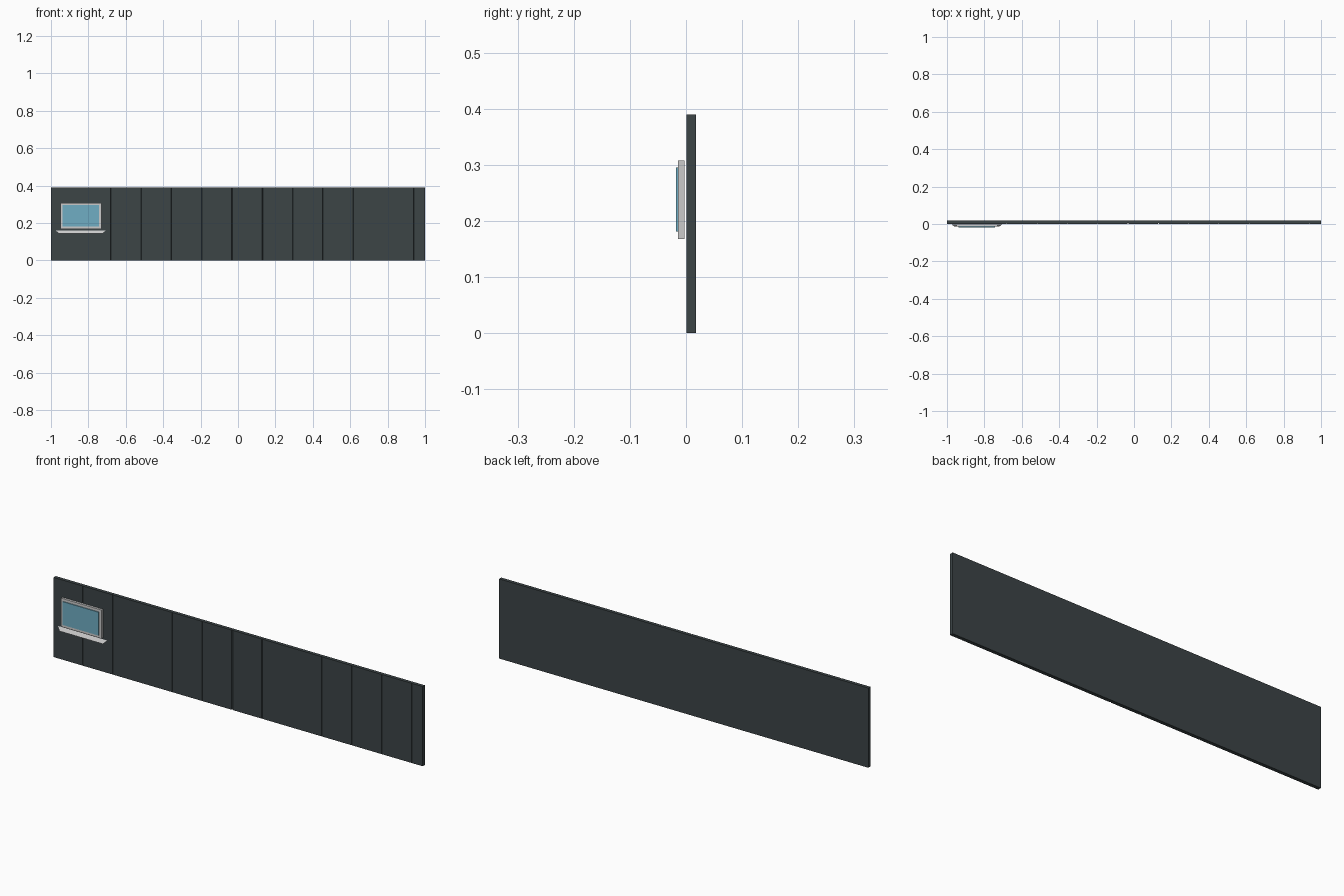
import bpy, bmesh

if "Cube" in bpy.data.objects:
    bpy.data.objects.remove(bpy.data.objects["Cube"])


def material(name, color):
    m = bpy.data.materials.new(name)
    m.diffuse_color = color
    m.use_nodes = True
    m.node_tree.nodes["Principled BSDF"].inputs["Base Color"].default_value = m.diffuse_color
    return m


dark = material("dark_cladding", (0.045, 0.058, 0.062, 1))
blue = material("blue_glass", (0.16, 0.42, 0.55, 1))


def finish(name, bm, mat=None):
    bmesh.ops.recalc_face_normals(bm, faces=bm.faces)
    me = bpy.data.meshes.new(name)
    bm.to_mesh(me)
    bm.free()
    ob = bpy.data.objects.new(name, me)
    bpy.context.collection.objects.link(ob)
    if mat:
        me.materials.append(mat)
    return ob


def box(name, lo, hi, mat=None):
    bm = bmesh.new()
    bmesh.ops.create_cube(bm, size=1)
    for v in bm.verts:
        v.co = [(a + b) / 2 + c * (b - a) for a, b, c in zip(lo, hi, v.co)]
    return finish(name, bm, mat)


# Plank wall: plan profile with shallow V seams, extruded upward
FRONT, BACK, TOP = 0.001, 0.018, 0.39
profile = [(-1, BACK), (-1, FRONT)]
for i in range(12):
    x = -0.842 + 0.162 * i
    w = 0.003 if i in (5, 6) else 0.0012
    profile += [(x - w, FRONT), (x, FRONT + 2 * w), (x + w, FRONT)]
profile += [(1, FRONT), (1, BACK)]
bm = bmesh.new()
base = bm.faces.new([bm.verts.new((x, y, 0)) for x, y in profile])
ext = bmesh.ops.extrude_face_region(bm, geom=[base], use_keep_orig=True)
for v in ext["geom"]:
    if isinstance(v, bmesh.types.BMVert):
        v.co.z = TOP
finish("plank_wall", bm, dark)

# Window frame and raised glass
box("window_frame", (-0.95, -0.014, 0.168), (-0.73, -0.003, 0.308))
box("window_glass", (-0.937, -0.018, 0.181), (-0.743, -0.014, 0.295), blue)

# Thin sloping sill below the window
bm = bmesh.new()
bm.faces.new([bm.verts.new(p) for p in (
    (-0.958, -0.014, 0.144), (-0.722, -0.014, 0.144),
    (-0.705, -0.003, 0.161), (-0.975, -0.003, 0.161))])
finish("window_sill", bm)
